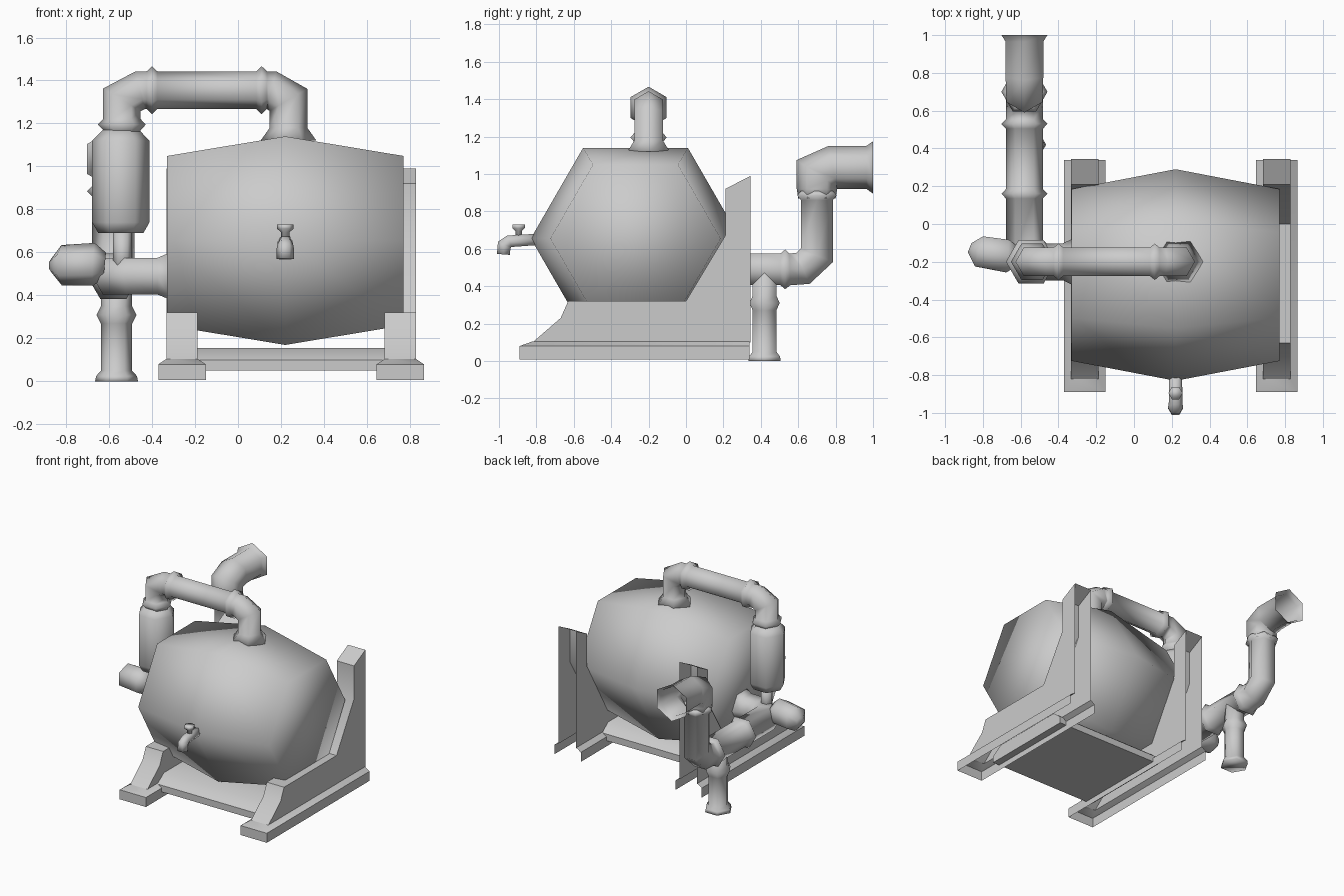
import bpy, bmesh
from math import tau, radians
from mathutils import Vector, Matrix

if "Cube" in bpy.data.objects:
    bpy.data.objects.remove(bpy.data.objects["Cube"], do_unlink=True)

grey = bpy.data.materials.new("plain_grey")
grey.use_nodes = True
grey.diffuse_color = (0.6, 0.6, 0.6, 1)
grey.node_tree.nodes["Principled BSDF"].inputs["Base Color"].default_value = (0.6, 0.6, 0.6, 1)

X, Y, Z = Vector((1, 0, 0)), Vector((0, 1, 0)), Vector((0, 0, 1))


def finish(name, bm, angle=180):
    bmesh.ops.recalc_face_normals(bm, faces=bm.faces)
    mesh = bpy.data.meshes.new(name)
    bm.to_mesh(mesh)
    bm.free()
    mesh.materials.append(grey)
    obj = bpy.data.objects.new(name, mesh)
    bpy.context.collection.objects.link(obj)
    bpy.ops.object.select_all(action="DESELECT")
    obj.select_set(True)
    bpy.context.view_layer.objects.active = obj
    if angle == 180:
        bpy.ops.object.shade_smooth()
    else:
        bpy.ops.object.shade_smooth_by_angle(angle=radians(angle))
    return obj


def tube(name, stations, corner, caps=(True, True), sides=6):
    """Mitred tube through (x, y, z, radius) stations; one corner points along `corner`."""
    pts = [Vector(s[:3]) for s in stations]
    dirs = [(b - a).normalized() for a, b in zip(pts, pts[1:])]
    axis = dirs[0]
    spokes = [Matrix.Rotation(tau * i / sides, 3, axis) @ corner for i in range(sides)]
    bm = bmesh.new()
    rings = []
    for i, p in enumerate(pts):
        d_in, d_out = dirs[max(i - 1, 0)], dirs[min(i, len(dirs) - 1)]
        n = (d_in + d_out).normalized()
        ring = []
        for s in spokes:
            off = s * stations[i][3]
            off = off - d_in * (off.dot(n) / d_in.dot(n))
            ring.append(bm.verts.new(p + off))
        rings.append(ring)
        turn = d_in.rotation_difference(d_out)
        spokes = [turn @ s for s in spokes]
    for a, b in zip(rings, rings[1:]):
        for i in range(sides):
            j = (i + 1) % sides
            bm.faces.new((a[i], a[j], b[j], b[i]))
    for ring, cap in ((rings[0], caps[0]), (rings[-1], caps[1])):
        if cap:
            bm.faces.new(ring)
    return finish(name, bm)


def collar(point, axis, radius, grow=0.024, half=0.025):
    """Three stations forming a raised joint ring."""
    p = Vector(point)
    return [(*(p + axis * k * half), radius + (grow if k == 0 else 0)) for k in (-1, 0, 1)]


def slab(name, profile, x0, x1, skip=(), angle=50):
    """Extrude a (y, z) outline along x, leaving out the listed side faces."""
    bm = bmesh.new()
    a, b = ([bm.verts.new((x, y, z)) for y, z in profile] for x in (x0, x1))
    bm.faces.new(a)
    bm.faces.new(b)
    for i in range(len(profile)):
        if i not in skip:
            j = (i + 1) % len(profile)
            bm.faces.new((a[i], a[j], b[j], b[i]))
    return finish(name, bm, angle)


# Barrel
tube("barrel", [(-0.33, -0.27, 0.655, 0.455), (0.22, -0.27, 0.655, 0.56),
                (0.77, -0.27, 0.655, 0.455)], Y)

# Stands: hollow foot and cradle post, open at the back and underneath
post = [(-0.82, 0.1), (-0.67, 0.23), (-0.63, 0.32), (0, 0.32), (0.21, 0.67),
        (0.21, 0.92), (0.345, 0.99), (0.345, 0.1)]
for side, cx in (("right", -0.26), ("left", 0.755)):
    slab(side + "_stand_post", post, cx - 0.0725, cx + 0.0725, skip=(6, 7))
    bm = bmesh.new()
    rings = []
    for z, w, front in ((0.008, 0.11, -0.89), (0.08, 0.11, -0.89), (0.105, 0.0725, -0.82)):
        rings.append([bm.verts.new((cx + sx * w, y, z))
                      for sx, y in ((1, 0.34), (1, front), (-1, front), (-1, 0.34))])
    for a, b in zip(rings, rings[1:]):
        for i in range(3):
            bm.faces.new((a[i], a[i + 1], b[i + 1], b[i]))
    finish(side + "_stand_foot", bm, 50)

# Cross plate between the stands
slab("cross_plate", [(-0.7, 0.05), (-0.7, 0.1), (-0.62, 0.155), (-0.04, 0.155),
                     (0.03, 0.1), (0.03, 0.05)], -0.2, 0.7)

# Overhead pipe from the upright tank to the barrel top
r = 0.0875
tube("overhead_pipe",
     [(-0.54, -0.2, 1.14, r)] + collar((-0.54, -0.2, 1.195), Z, r)
     + [(-0.54, -0.2, 1.31, r), (-0.455, -0.2, 1.355, r)]
     + collar((-0.4, -0.2, 1.355), X, r) + collar((0.11, -0.2, 1.355), X, r)
     + [(0.155, -0.2, 1.355, r), (0.235, -0.2, 1.31, r), (0.235, -0.2, 1.18, r),
        (0.235, -0.2, 1.12, 0.13)], X)

# Upright tank and its feed pipe
tube("upright_tank", [(-0.545, -0.2, 0.69, 0.105), (-0.545, -0.2, 0.74, 0.133),
                      (-0.545, -0.2, 1.12, 0.133), (-0.545, -0.2, 1.17, 0.085)], X)
tube("feed_pipe", [(-0.5375, -0.2, 0.49, 0.045), (-0.5375, -0.2, 0.7, 0.045)], X)

# Rear pipe: out of the barrel side, back, then up
r = 0.098
tube("rear_pipe",
     [(-0.31, -0.2, 0.49, 0.13), (-0.375, -0.2, 0.49, r), (-0.5, -0.2, 0.49, r),
      (-0.58, -0.13, 0.49, r)]
     + collar((-0.58, 0.16, 0.49), Y, r) + collar((-0.58, 0.53, 0.49), Y, r)
     + [(-0.58, 0.625, 0.495, r), (-0.58, 0.7, 0.565, r)]
     + collar((-0.58, 0.7, 0.885), Z, r), Y)

# Vent elbow with an open mouth
tube("vent_elbow", [(-0.58, 0.7, 0.87, 0.1), (-0.58, 0.7, 0.92, 0.108), (-0.58, 0.7, 1.0, 0.11),
                    (-0.58, 0.785, 1.035, 0.115), (-0.58, 0.965, 1.035, 0.115),
                    (-0.58, 1.0, 1.035, 0.14)], Y, caps=(True, False))

# Support column under the rear pipe
tube("support_column", [(-0.565, 0.42, 0, 0.1), (-0.565, 0.42, 0.025, 0.095),
                        (-0.565, 0.42, 0.05, 0.073)]
     + collar((-0.565, 0.42, 0.31), Z, 0.073, 0.02, 0.04)
     + [(-0.565, 0.42, 0.5, 0.073)], X)

# End knob on the side of the rear pipe
tube("end_knob", [(-0.62, -0.17, 0.54, 0.06), (-0.67, -0.17, 0.545, 0.1),
                  (-0.82, -0.145, 0.54, 0.095), (-0.87, -0.125, 0.54, 0.03)],
     Z)

# Tap: spout and handle
tube("tap_spout", [(0.22, -0.8, 0.65, 0.035), (0.22, -0.945, 0.64, 0.036),
                   (0.22, -0.972, 0.62, 0.04), (0.22, -0.976, 0.57, 0.04)], X)
tube("tap_handle", [(0.22, -0.895, 0.65, 0.02), (0.22, -0.895, 0.695, 0.02),
                    (0.22, -0.895, 0.71, 0.038), (0.22, -0.895, 0.73, 0.038)], X)
